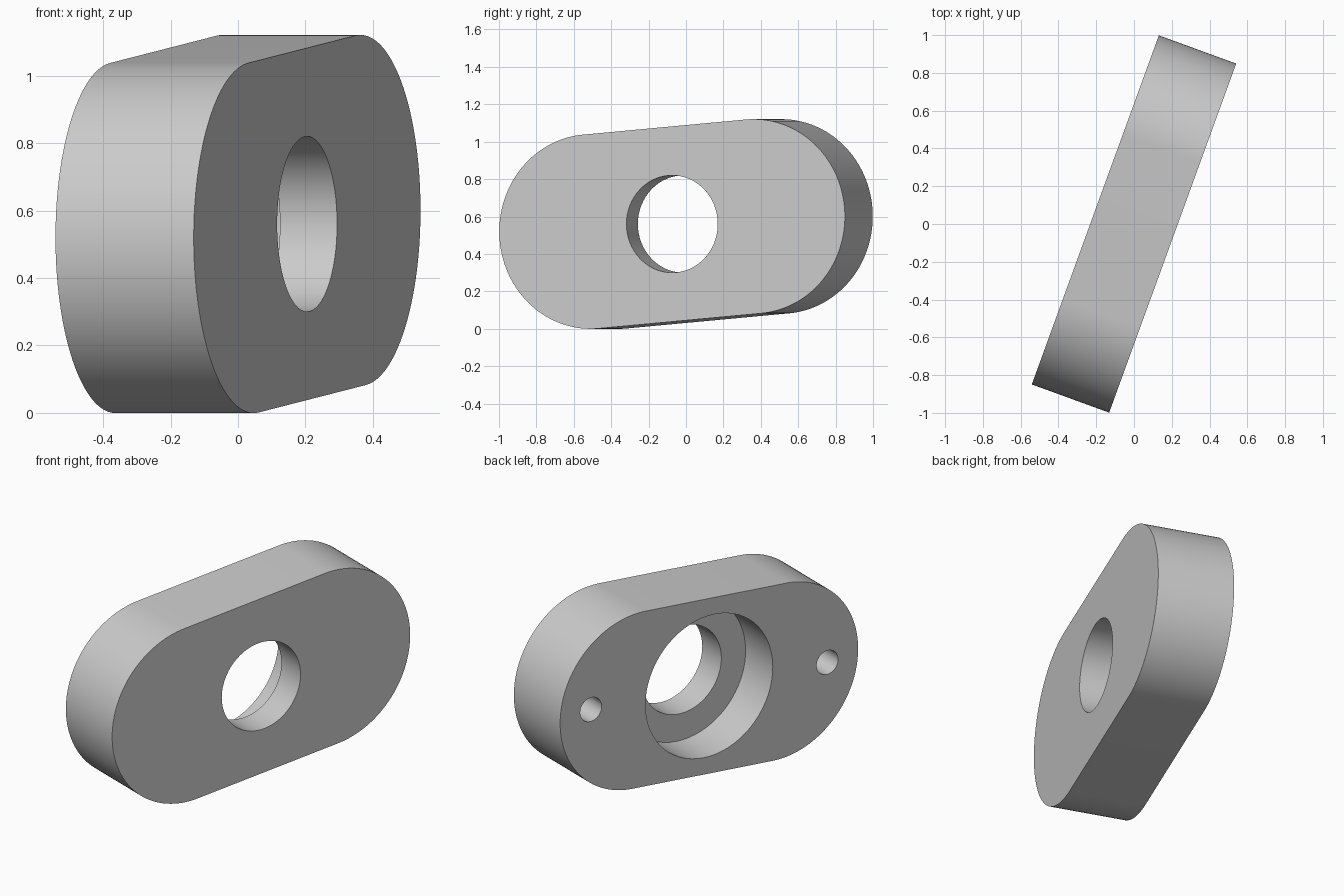
import bpy
import bmesh
from math import radians, sin, cos, pi
from mathutils import Matrix, Vector

cube = bpy.data.objects.get("Cube")
if cube:
    bpy.data.objects.remove(cube, do_unlink=True)

THICK = 0.436        # plate thickness
RADIUS = 0.52        # end radius
SPAN = 0.93          # distance between end centres
TILT = radians(5)    # lean of the long axis
TURN = radians(-20)  # heading of the plate
SEGS = 64

# The plate is modelled lying across local x, long axis along y
placement = (Matrix.Translation((0, 0, 0.56)) @ Matrix.Rotation(TURN, 4, "Z")
             @ Matrix.Rotation(TILT, 4, "X"))

grey = bpy.data.materials.new("light grey")
grey.use_nodes = True
colour = (0.6, 0.6, 0.6, 1)
grey.diffuse_color = colour
grey.node_tree.nodes["Principled BSDF"].inputs["Base Color"].default_value = colour


def prism(name, outline, x0, x1):
    """Extrude a closed y-z outline from x0 to x1."""
    bm = bmesh.new()
    face = bm.faces.new([bm.verts.new((x0, y, z)) for y, z in outline])
    out = bmesh.ops.extrude_face_region(bm, geom=[face])
    moved = [v for v in out["geom"] if isinstance(v, bmesh.types.BMVert)]
    bmesh.ops.translate(bm, verts=moved, vec=Vector((x1 - x0, 0, 0)))
    bmesh.ops.recalc_face_normals(bm, faces=bm.faces)
    mesh = bpy.data.meshes.new(name)
    bm.to_mesh(mesh)
    bm.free()
    mesh.materials.append(grey)
    obj = bpy.data.objects.new(name, mesh)
    bpy.context.collection.objects.link(obj)
    obj.matrix_world = placement
    return obj


def arc(centre_y, radius, start, sweep, count):
    return [(centre_y + radius * cos(start + sweep * i / count),
             radius * sin(start + sweep * i / count)) for i in range(count + 1)]


def bore(name, y, radius, x0, x1):
    """Cut a round hole along x into the plate, then discard the cutter."""
    cutter = prism(name, arc(y, radius, 0, 2 * pi, SEGS)[:-1], x0, x1)
    cutter.hide_render = True
    mod = plate.modifiers.new(name, "BOOLEAN")
    mod.operation = "DIFFERENCE"
    mod.solver = "EXACT"
    mod.object = cutter
    bpy.ops.object.modifier_apply(modifier=mod.name)
    bpy.data.objects.remove(cutter, do_unlink=True)


# Round-ended plate
outline = (arc(SPAN / 2, RADIUS, -pi / 2, pi, SEGS)
           + arc(-SPAN / 2, RADIUS, pi / 2, pi, SEGS))
plate = prism("mounting_plate", outline, -THICK / 2, THICK / 2)
bpy.ops.object.select_all(action="DESELECT")
plate.select_set(True)
bpy.context.view_layer.objects.active = plate
bpy.context.view_layer.update()

# Central through hole, wide recess and two blind screw holes at the back
back = -THICK / 2
bore("through_hole", 0, 0.26, -1, 1)
bore("back_recess", 0, 0.42, -1, back + 0.256)
for side in (-1, 1):
    bore("screw_hole", side * 0.783, 0.071, -1, back + 0.3)

bpy.ops.object.shade_smooth_by_angle(angle=radians(30))
